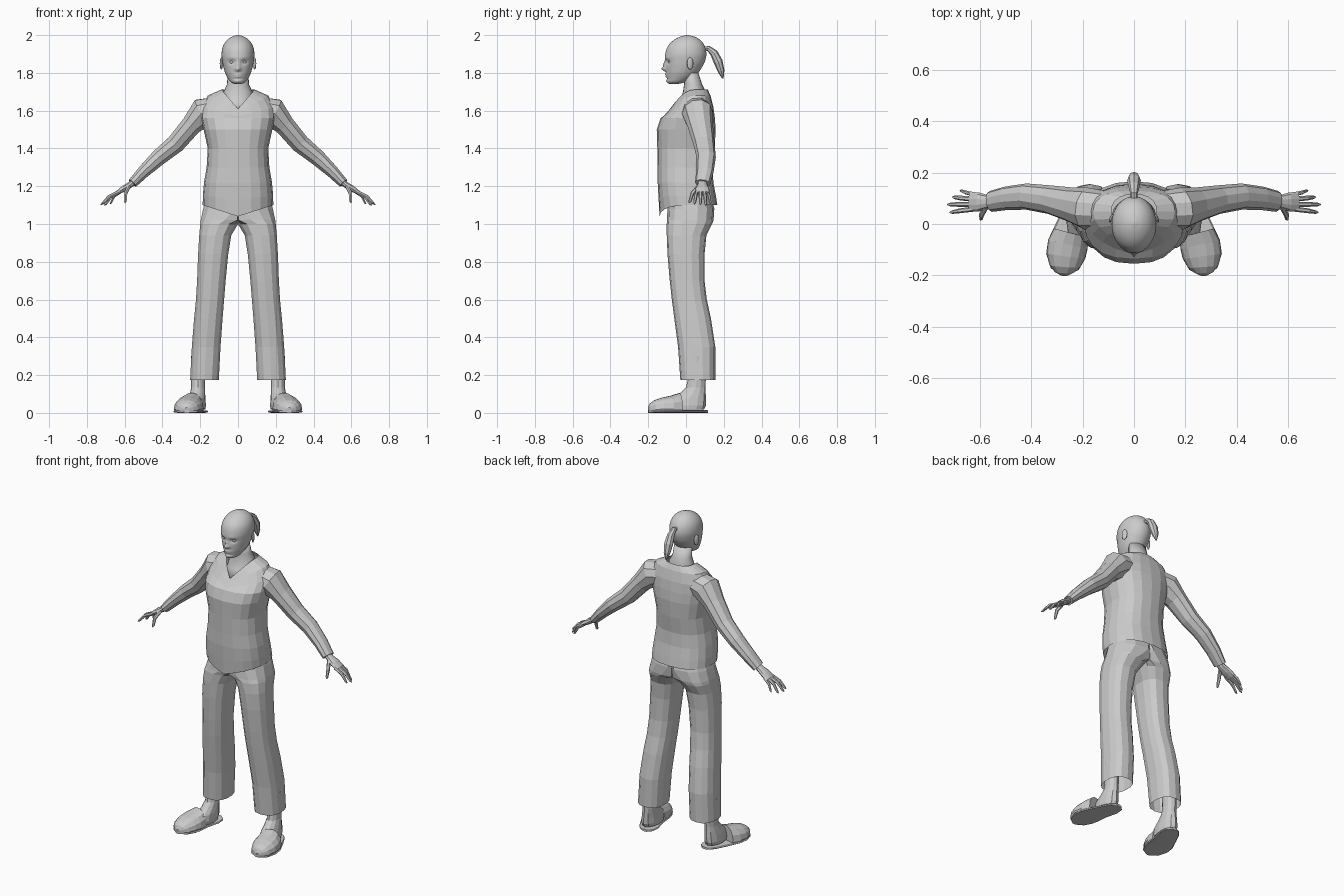
import bpy, math
from mathutils import Vector


def skin(name, rings, mirror=False, caps=(True, True), smooth=False):
    """Bridge equal-sized rings of points into one mesh object."""
    n = len(rings[0])
    verts = [tuple(p) for r in rings for p in r]
    faces = [(i * n + j, i * n + (j + 1) % n, (i + 1) * n + (j + 1) % n, (i + 1) * n + j)
             for i in range(len(rings) - 1) for j in range(n)]
    if caps[0]:
        faces.append(tuple(reversed(range(n))))
    if caps[1]:
        faces.append(tuple(range(len(verts) - n, len(verts))))
    me = bpy.data.meshes.new(name)
    me.from_pydata(verts, [], faces)
    me.update()
    ob = bpy.data.objects.new(name, me)
    bpy.context.collection.objects.link(ob)
    if mirror:
        ob.modifiers.new("mirror", 'MIRROR')
    if smooth:
        me.polygons.foreach_set("use_smooth", [True] * len(me.polygons))
    return ob


def oval(n, e):
    """Unit superellipse, starting at the front (-y) centre."""
    out = []
    for i in range(n):
        a = 2 * math.pi * i / n - math.pi / 2
        c, s = math.cos(a), math.sin(a)
        out.append((math.copysign(abs(c) ** (2 / e), c), math.copysign(abs(s) ** (2 / e), s)))
    return out


def stack(rows, n=16, e=2.0, xmax=9):
    """Level rings: z, x0, x1, y front, y back, front-centre drop, front-centre push."""
    rings = []
    for row in rows:
        z, x0, x1, yf, yb, drop, push = (tuple(row) + (0, 0))[:7]
        ring = []
        for c, s in oval(n, e):
            k = max(0, 1 - abs(c)) if s < 0 else 0
            ring.append(Vector((min(xmax, (x0 + x1) / 2 + c * (x1 - x0) / 2),
                                (yf + yb) / 2 + s * (yb - yf) / 2 - push * k, z - drop * k)))
        rings.append(ring)
    return rings


def tube(path, ref, n=8, e=2.0, zmin=0.0):
    """Rings along a path of x, y, z, radius across, radius along ref."""
    pts = [Vector(p[:3]) for p in path]
    rings = []
    for i, p in enumerate(path):
        t = (pts[min(i + 1, len(pts) - 1)] - pts[max(i - 1, 0)]).normalized()
        v = Vector(ref)
        v = (v - t * v.dot(t)).normalized()
        u = v.cross(t)
        ring = [pts[i] + u * (c * p[3]) + v * (s * p[4]) for c, s in oval(n, e)]
        for q in ring:
            q.z = max(q.z, zmin)
        rings.append(ring)
    return rings


def refine(rows, k):
    """Catmull-Rom resampling of table rows."""
    out = []
    for i in range(len(rows) - 1):
        a, b, c, d = rows[max(i - 1, 0)], rows[i], rows[i + 1], rows[min(i + 2, len(rows) - 1)]
        for j in range(k):
            t = j / k
            out.append(tuple(0.5 * (2 * q + (r - p) * t + (2 * p - 5 * q + 4 * r - s) * t * t
                             + (3 * q - p - 3 * r + s) * t ** 3) for p, q, r, s in zip(a, b, c, d)))
    return out + [rows[-1]]


def sym(rows):
    return [(r[0], -r[1], r[1]) + tuple(r[2:]) for r in rows]


def ball(name, loc, scale, rot=0, mirror=True):
    rows = [(math.sin(a), math.cos(a)) for a in [math.pi * (i / 8 - 0.5) for i in range(9)]]
    rings = []
    for h, r in rows:
        r = max(r, 0.02)
        ring = []
        for c, s in oval(12, 2):
            p = Vector((c * r * scale[0], s * r * scale[1], h * scale[2]))
            x, y = p.x, p.y
            p.x, p.y = x * math.cos(rot) - y * math.sin(rot), x * math.sin(rot) + y * math.cos(rot)
            ring.append(p + Vector(loc))
        rings.append(ring)
    return skin(name, rings, mirror, smooth=True)


# Head: smooth skull, then face features pushed in or out (amount, x, z, x size, z size)
head = stack(refine(sym([
    (1.742, .020, -.090, -.040), (1.752, .040, -.099, .000), (1.775, .056, -.102, .040),
    (1.800, .068, -.105, .065), (1.830, .077, -.107, .085), (1.860, .083, -.110, .100),
    (1.900, .087, -.110, .108), (1.940, .080, -.097, .100), (1.970, .062, -.070, .080),
    (1.990, .036, -.035, .050), (2.000, .006, .000, .012)]), 5), 48)
features = [(-.022, 0, 1.820, .012, .011), (-.012, 0, 1.842, .009, .018), (.013, .032, 1.857, .016, .012),
            (-.004, .030, 1.880, .025, .008), (-.008, 0, 1.791, .022, .005), (-.007, 0, 1.779, .019, .005),
            (-.005, 0, 1.757, .020, .010), (.004, 0, 1.768, .025, .005)]
for p in [p for r in head for p in r if p.y < -.03]:
    p.y += sum(a * math.exp(-((abs(p.x) - x) / sx) ** 2 - ((p.z - z) / sz) ** 2)
               for a, x, z, sx, sz in features)
skin("head", head, smooth=True)
ball("eyes", (-.032, -.083, 1.857), (.014, .011, .009))
ball("ears", (-.088, .022, 1.850), (.007, .018, .032), rot=-.35)

# Neck and upper chest skin
skin("neck", stack(sym([(1.59, .090, -.075, .095), (1.65, .085, -.030, .100), (1.70, .076, -.016, .105),
                        (1.74, .058, -.010, .085), (1.80, .055, -.010, .066)]), 20), smooth=True)

# Ponytail
skin("ponytail", tube([(0, .090, 1.925, .012, .012), (0, .118, 1.930, .014, .014),
                       (0, .148, 1.905, .021, .022), (0, .170, 1.860, .024, .027),
                       (0, .186, 1.810, .018, .020), (0, .195, 1.770, .004, .004)], (1, 0, 0)))

# Shirt body with pointed hem and V neckline
skin("shirt_body", stack(sym([
    (1.10, .187, -.135, .166, .06, .005), (1.15, .186, -.145, .158, .02), (1.22, .180, -.150, .145),
    (1.30, .166, -.150, .140), (1.40, .160, -.152, .152), (1.50, .182, -.155, .157),
    (1.56, .195, -.135, .153), (1.62, .192, -.070, .145, .05, .05),
    (1.68, .160, -.030, .130, .09, .07), (1.712, .088, -.020, .115, .102, .06)]), 20, 2.4),
    caps=(False, False))

# Sleeves
skin("sleeves", tube([
    (-.120, .055, 1.605, .070, .075), (-.185, .060, 1.590, .082, .082), (-.245, .075, 1.525, .057, .068),
    (-.330, .095, 1.425, .052, .056), (-.420, .107, 1.352, .045, .051), (-.500, .100, 1.277, .035, .046),
    (-.558, .088, 1.216, .027, .041)], (0, 1, 0), 10), mirror=True)

# Hands: palm plus bent fingers (base, tip, thickness)
skin("palms", tube([(-.535, .088, 1.235, .018, .024), (-.570, .087, 1.208, .017, .026),
                    (-.605, .086, 1.187, .017, .037), (-.640, .087, 1.164, .011, .038)], (0, 1, 0), 10),
     mirror=True)
digits = {"thumb": ((-.578, .065, 1.198), (-.598, .016, 1.112), .011),
          "index_finger": ((-.625, .058, 1.172), (-.718, .045, 1.106), .010),
          "middle_finger": ((-.628, .077, 1.172), (-.727, .076, 1.102), .010),
          "ring_finger": ((-.626, .097, 1.172), (-.708, .105, 1.098), .010),
          "little_finger": ((-.620, .115, 1.170), (-.678, .131, 1.106), .008)}
for name, (base, tip, r) in digits.items():
    a, b = Vector(base), Vector(tip)
    mid = a.lerp(b, .5) + Vector((-.007, -.006 if name == "thumb" else 0, .008))
    skin(name + "s", tube([(*a, r, r), (*mid, r * .95, r * .95), (*a.lerp(b, .9), r * .7, r * .7),
                           (*b, r * .25, r * .25)], (0, 1, 0), 6), mirror=True)

# Trousers: half built up to the centre plane, then mirrored
skin("trousers", stack([
    (.175, -.255, -.100, -.030, .155), (.350, -.246, -.091, -.042, .155), (.500, -.234, -.080, -.062, .132),
    (.600, -.224, -.072, -.075, .110), (.700, -.218, -.064, -.086, .098), (.840, -.213, -.050, -.098, .098),
    (.940, -.207, -.034, -.102, .108), (1.000, -.202, .002, -.102, .138), (1.020, -.200, .060, -.101, .146),
    (1.080, -.188, .150, -.098, .150), (1.140, -.172, .165, -.095, .135)], 14, 2.5, xmax=0),
    mirror=True, caps=(False, True))

# Feet and ankles
skin("feet", stack([
    (.018, -.262, -.172, -.070, .095), (.040, -.264, -.170, -.080, .106), (.075, -.260, -.172, -.070, .106),
    (.105, -.254, -.174, -.030, .104), (.135, -.248, -.175, .000, .103), (.180, -.248, -.176, .010, .105),
    (.300, -.250, -.172, .005, .110)], 12), mirror=True)

# Slip-on shoes: toe cap and thin sole
skin("shoe_toes", tube([
    (-.246, -.035, .020, .086, .068), (-.258, -.080, .020, .072, .078), (-.266, -.125, .020, .062, .075),
    (-.270, -.165, .018, .050, .060), (-.271, -.188, .016, .034, .038), (-.271, -.200, .014, .014, .014)],
    (1, 0, 0), 14, 2.2, .006), mirror=True)
skin("shoe_soles", tube([
    (-.271, -.200, .007, .007, .015), (-.270, -.175, .007, .007, .055), (-.266, -.125, .007, .007, .077),
    (-.258, -.080, .007, .007, .079), (-.238, -.010, .007, .007, .066), (-.212, .060, .007, .007, .057),
    (-.204, .095, .007, .007, .042), (-.202, .114, .007, .007, .015)], (1, 0, 0), 12, 4), mirror=True)
